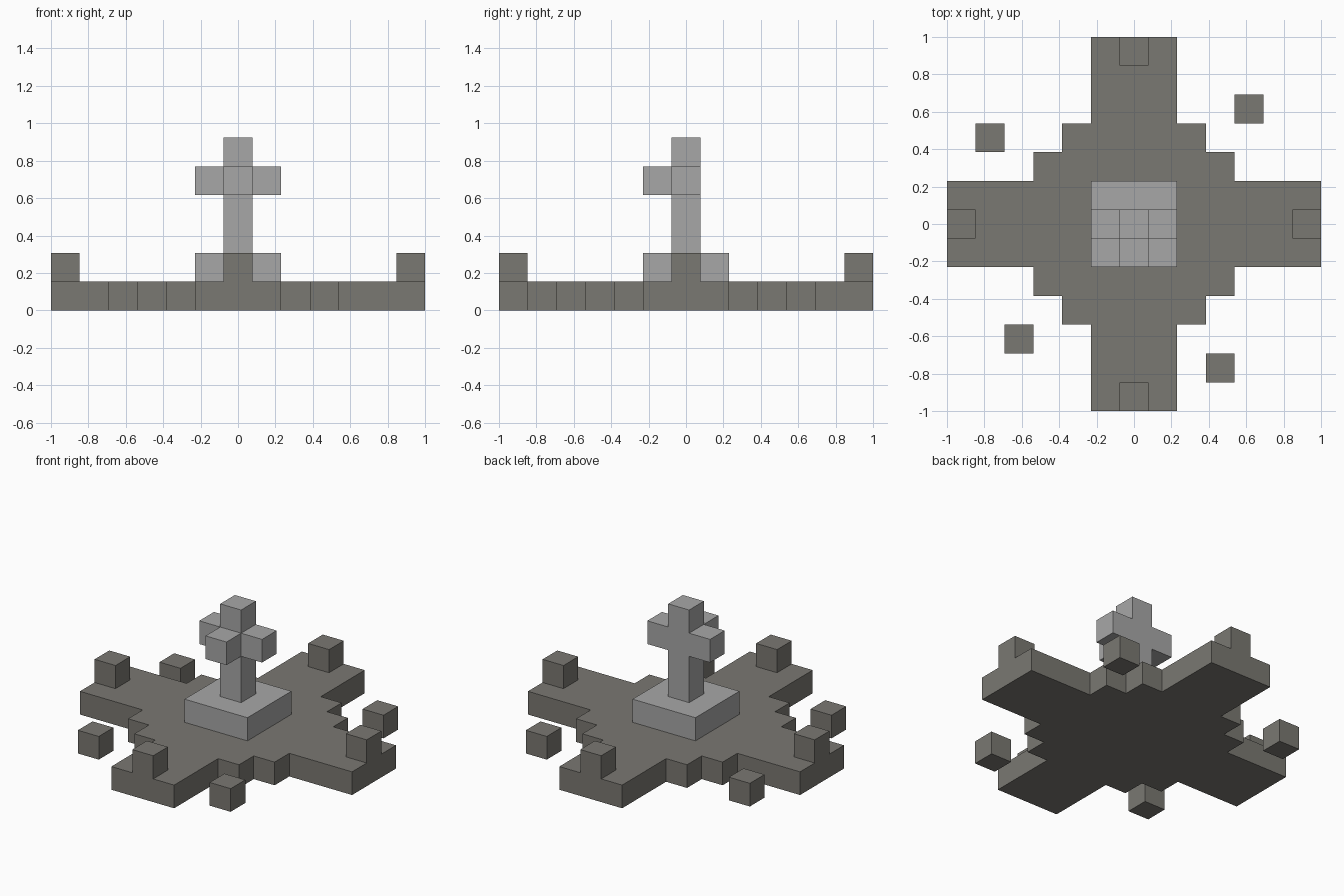
import bpy
import bmesh

U = 2 / 13  # edge of one block

cube = bpy.data.objects.get("Cube")
if cube:
    bpy.data.objects.remove(cube, do_unlink=True)


def material(name, color):
    mat = bpy.data.materials.new(name)
    mat.use_nodes = True
    mat.diffuse_color = color
    mat.node_tree.nodes["Principled BSDF"].inputs["Base Color"].default_value = color
    return mat


dark = material("dark warm stone", (0.195, 0.188, 0.168, 1))
light = material("light grey stone", (0.39, 0.39, 0.39, 1))


def prism(name, outline, depth, mat):
    """Extrude a closed 3D outline along a depth vector, all in block units."""
    bm = bmesh.new()
    face = bm.faces.new([bm.verts.new([c * U for c in p]) for p in outline])
    new = bmesh.ops.extrude_face_region(bm, geom=[face], use_keep_orig=True)["geom"]
    bmesh.ops.translate(bm, vec=[c * U for c in depth],
                        verts=[v for v in new if isinstance(v, bmesh.types.BMVert)])
    bmesh.ops.recalc_face_normals(bm, faces=bm.faces)
    mesh = bpy.data.meshes.new(name)
    bm.to_mesh(mesh)
    bm.free()
    mesh.materials.append(mat)
    obj = bpy.data.objects.new(name, mesh)
    bpy.context.collection.objects.link(obj)
    return obj


def block(name, x, y, z, mat, width=1):
    """Square block centred on x, y with its underside at z."""
    h = width / 2
    corners = [(x - h, y - h, z), (x + h, y - h, z), (x + h, y + h, z), (x - h, y + h, z)]
    return prism(name, corners, (0, 0, 1), mat)


# Stepped cross-shaped floor: one quarter of the outline turned four times
quarter = [(6.5, 1.5), (3.5, 1.5), (3.5, 2.5), (2.5, 2.5),
           (2.5, 3.5), (1.5, 3.5), (1.5, 6.5)]
outline = []
for turn in range(4):
    outline += [(x, y, 0) for x, y in quarter]
    quarter = [(-y, x) for x, y in quarter]
prism("floor_slab", outline, (0, 0, 1), dark)

# Posts at the ends of the floor arms
for side, x, y in (("left", 6, 0), ("right", -6, 0), ("front", 0, -6), ("back", 0, 6)):
    block(side + "_post", x, y, 1, dark)

# Loose stones around the floor
for place, x, y in (("back_left", 4, 4), ("back_right", -5, 3),
                    ("front_right", -4, -4), ("front_left", 3, -5)):
    block(place + "_stone", x, y, 0, dark)

# Statue: pedestal, cross-shaped body and the arm pointing forward
block("pedestal", 0, 0, 1, light, width=3)
half = [(0.5, 2), (0.5, 4), (1.5, 4), (1.5, 5), (0.5, 5), (0.5, 6)]
body = half + [(-x, z) for x, z in reversed(half)]
prism("statue_body", [(x, -0.5, z) for x, z in body], (0, 1, 0), light)
block("statue_front_arm", 0, -1, 4, light)
